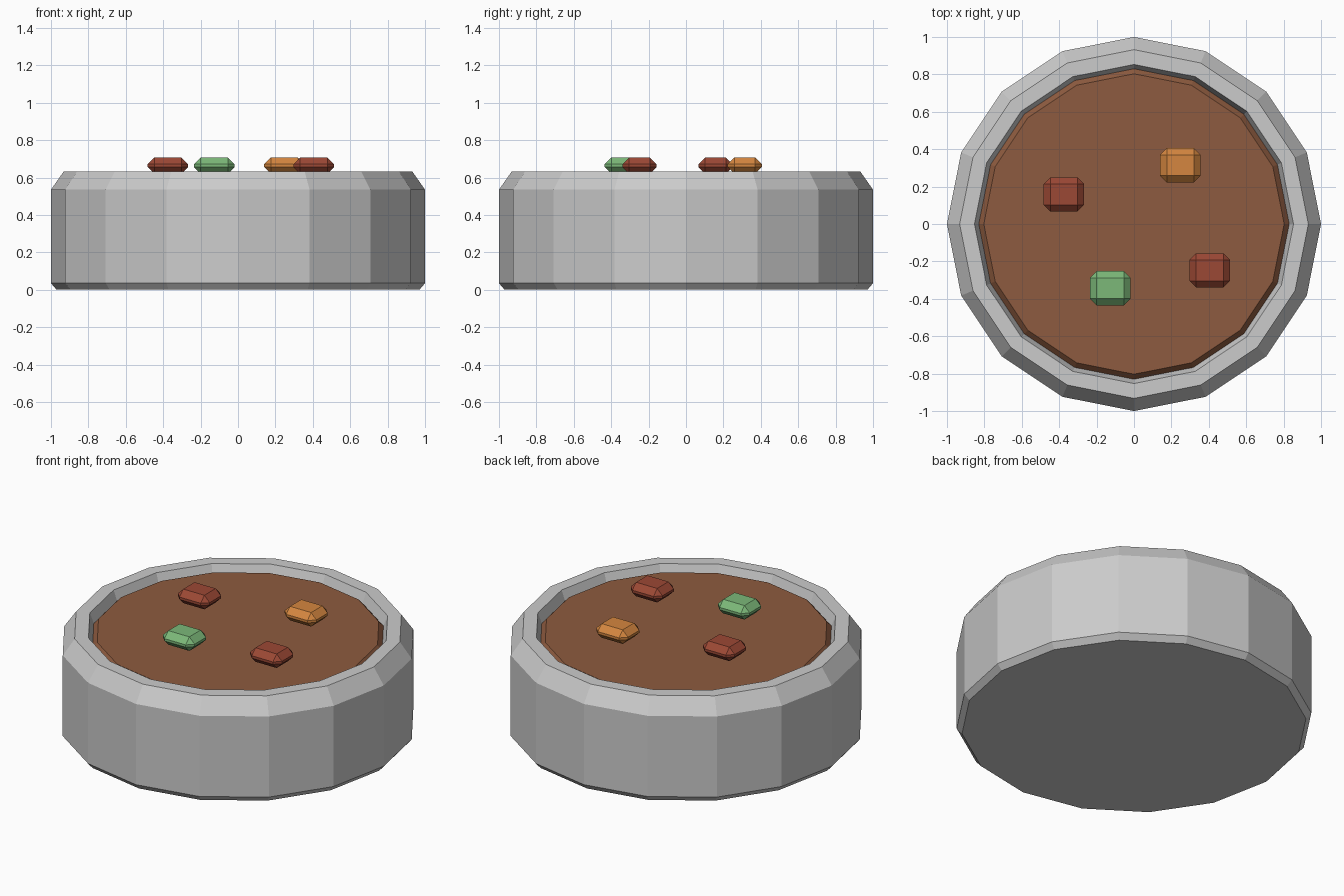
import bpy, bmesh, math
from mathutils import Matrix

if "Cube" in bpy.data.objects:
    bpy.data.objects.remove(bpy.data.objects["Cube"])

SIDES = 16


def material(name, rgb):
    m = bpy.data.materials.new(name)
    m.diffuse_color = (*rgb, 1)
    m.use_nodes = True
    m.node_tree.nodes["Principled BSDF"].inputs["Base Color"].default_value = m.diffuse_color
    return m


def add_object(name, bm, mat=None):
    bmesh.ops.recalc_face_normals(bm, faces=bm.faces)
    me = bpy.data.meshes.new(name)
    bm.to_mesh(me)
    bm.free()
    ob = bpy.data.objects.new(name, me)
    bpy.context.collection.objects.link(ob)
    if mat:
        me.materials.append(mat)
    return ob


def lathe(name, profile, mat=None):
    """Faceted solid of revolution from (radius, z) points, capped at both ends."""
    bm = bmesh.new()
    rings = [[bm.verts.new((r * math.cos(math.tau * i / SIDES),
                            r * math.sin(math.tau * i / SIDES), z))
              for i in range(SIDES)] for r, z in profile]
    for a, b in zip(rings, rings[1:]):
        for i in range(SIDES):
            j = (i + 1) % SIDES
            bm.faces.new((a[i], a[j], b[j], b[i]))
    bm.faces.new(rings[0])
    bm.faces.new(rings[-1])
    return add_object(name, bm, mat)


def chunk(name, x, y, mat):
    """Chamfered block floating on the soup."""
    bm = bmesh.new()
    bmesh.ops.create_cube(bm, size=1, matrix=Matrix.Diagonal((0.217, 0.183, 0.087, 1)))
    bmesh.ops.bevel(bm, geom=bm.edges[:], offset=0.036, segments=1,
                    profile=0.5, affect='EDGES')
    add_object(name, bm, mat).location = (x, y, 0.6635)


# Bowl with chamfered foot, rim and sloped inner wall
lathe("bowl", [(0.97, 0), (1, 0.035), (1, 0.535), (0.932, 0.632),
               (0.853, 0.632), (0.83, 0.57), (0.78, 0.44)])

# Soup disc with a chamfered edge
lathe("soup", [(0.80, 0.51), (0.83, 0.57), (0.803, 0.60)],
      material("broth", (0.27, 0.105, 0.05)))

# Floating ingredients
red = material("red", (0.33, 0.065, 0.035))
green = material("green", (0.20, 0.48, 0.19))
orange = material("orange", (0.66, 0.24, 0.05))
for name, x, y, mat in [("meat_left", -0.375, 0.158, red),
                        ("meat_right", 0.405, -0.248, red),
                        ("herb", -0.127, -0.343, green),
                        ("carrot", 0.248, 0.314, orange)]:
    chunk(name, x, y, mat)
